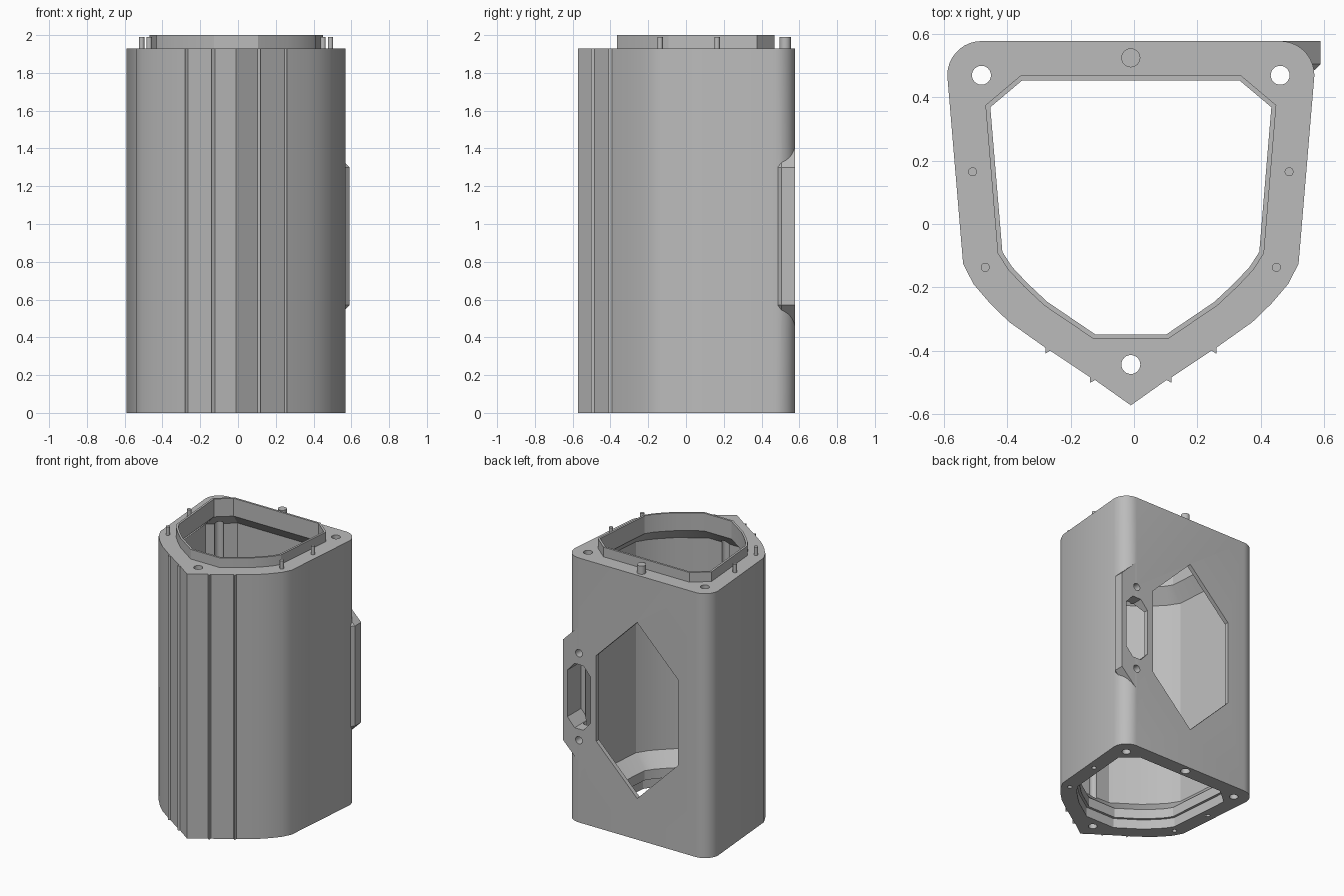
import bpy, bmesh, math
from mathutils import Vector

CX = -0.01          # symmetry plane of the housing
BODY_TOP = 1.93

if "Cube" in bpy.data.objects:
    bpy.data.objects.remove(bpy.data.objects["Cube"], do_unlink=True)

grey = bpy.data.materials.new("plain grey")
grey.use_nodes = True
COLOUR = (0.5, 0.5, 0.5, 1)
grey.diffuse_color = COLOUR
grey.node_tree.nodes["Principled BSDF"].inputs["Base Color"].default_value = COLOUR


def mirrored(half):
    """Close a half outline (back to front, negative x) across x = 0."""
    return half + [(-x, y) for x, y in reversed(half) if abs(x) > 1e-6]


def offset(points, d):
    """Mitred outward offset of a counter-clockwise convex outline."""
    pts = [Vector(p) for p in points]
    out = []
    for i, p in enumerate(pts):
        a = (p - pts[i - 1]).normalized()
        b = (pts[(i + 1) % len(pts)] - p).normalized()
        n1, n2 = Vector((a.y, -a.x)), Vector((b.y, -b.x))
        out.append(tuple(p + (n1 + n2) * d / (1 + n1.dot(n2))))
    return out


def loft(name, loops, closed=False):
    """Skin a list of 3D loops; cap the ends, or join the last to the first."""
    bm = bmesh.new()
    rings = [[bm.verts.new(p) for p in loop] for loop in loops]
    n = len(rings[0])
    pairs = list(zip(rings, rings[1:]))
    if closed:
        pairs.append((rings[-1], rings[0]))
    else:
        bm.faces.new(rings[0])
        bm.faces.new(rings[-1])
    for lo, hi in pairs:
        for i in range(n):
            j = (i + 1) % n
            bm.faces.new((lo[i], lo[j], hi[j], hi[i]))
    bmesh.ops.recalc_face_normals(bm, faces=bm.faces)
    mesh = bpy.data.meshes.new(name)
    bm.to_mesh(mesh)
    bm.free()
    mesh.materials.append(grey)
    ob = bpy.data.objects.new(name, mesh)
    bpy.context.collection.objects.link(ob)
    return ob


def level(points, z):
    return [(x + CX, y, z) for x, y in points]


def back_prism(name, points, y0, y1):
    """Extrude an XZ outline along y."""
    return loft(name, [[(x, y, z) for x, z in points] for y in (y0, y1)])


def circle(x, y, r, n=24):
    return [(x + r * math.cos(math.tau * i / n), y + r * math.sin(math.tau * i / n))
            for i in range(n)]


def rod(name, x, y, r, z0, z1):
    return loft(name, [level(circle(x, y, r), z) for z in (z0, z1)])


def boolean(target, tool, operation="DIFFERENCE"):
    tool.hide_render = True
    bpy.context.view_layer.objects.active = target
    mod = target.modifiers.new("cut", "BOOLEAN")
    mod.operation, mod.solver, mod.object = operation, "EXACT", tool
    bpy.ops.object.modifier_apply(modifier=mod.name)
    bpy.data.objects.remove(tool, do_unlink=True)


# Outer outline: rounded back corner, long side, curved cheek, ribbed nose
corner = [(-0.472 + 0.108 * math.cos(math.radians(a)), 0.47 + 0.108 * math.sin(math.radians(a)))
          for a in range(90, 181, 10)]
outer = mirrored(corner + [
    (-0.53, -0.126), (-0.497, -0.19), (-0.444, -0.252), (-0.384, -0.31),
    (-0.27, -0.391), (-0.27, -0.41), (-0.255, -0.40),
    (-0.129, -0.484), (-0.129, -0.502), (-0.113, -0.493), (0, -0.573)])
# Inner opening outline
inner = mirrored([
    (-0.343, 0.454), (-0.444, 0.369), (-0.406, -0.088), (-0.375, -0.136),
    (-0.328, -0.186), (-0.264, -0.246), (-0.112, -0.349)])

# Housing shell with a connector tab on the back corner
housing = loft("housing", [level(outer, z) for z in (0, BODY_TOP)])
tab = [[(x, y, z) for x, z in ((edge, 0.57), (edge, 1.30), (0.47, 1.18 + edge - 0.47 + 0.12),
                               (0.47, 0.57 - edge + 0.47))]
       for edge, y in ((0.57, 0.486), (0.59, 0.506), (0.59, 0.578))]
boolean(housing, loft("connector_tab", tab), "UNION")

# Cavity: lower socket, throat, wide chamber, upper throat
steps = ((-0.05, 0.018), (0.07, 0.018), (0.07, 0), (0.14, 0), (0.235, 0.093),
         (1.775, 0.093), (1.87, 0), (2.1, 0))
boolean(housing, loft("cavity", [level(offset(inner, d), z) for z, d in steps]))

# Hexagonal back window
window = [(CX + x, z) for x, z in ((0, 0.30), (0.33, 0.63), (0.33, 1.255),
                                   (0, 1.585), (-0.33, 1.255), (-0.33, 0.63))]
boolean(housing, back_prism("window_cut", window, 0.3, 0.7))

# Connector slot and its screw holes
slot = [(0.46 + sx * x, 0.917 + sz * z) for sx, sz, ends in
        ((1, 1, 0), (-1, 1, 1), (-1, -1, 0), (1, -1, 1))
        for x, z in (((0.093, 0.17), (0.035, 0.235)), ((0.035, 0.235), (0.093, 0.17)))[ends]]
boolean(housing, back_prism("slot_cut", slot, 0.42, 0.7))
for z in (0.60, 1.235):
    boolean(housing, back_prism("screw_hole", circle(0.46, z, 0.027), 0.46, 0.7))

# Bolt holes through the full height
for x, y in ((-0.472, 0.47), (0.472, 0.47), (0, -0.444)):
    boolean(housing, rod("bolt_hole", x, y, 0.03, -0.1, 2.1))

# Locating pins on top, matching sockets underneath
for name, x, y, r in (("back_pin", 0, 0.525, 0.03),
                      ("right_upper_pin", -0.5, 0.165, 0.014), ("left_upper_pin", 0.5, 0.165, 0.014),
                      ("right_lower_pin", -0.46, -0.137, 0.014), ("left_lower_pin", 0.46, -0.137, 0.014)):
    boolean(housing, rod("pin_socket", x, y, r + 0.002, -0.1, 0.07))
    rod(name, x, y, r, BODY_TOP, 1.99)

# Raised lip round the opening
lip_outer = offset(inner, 0.015)
loft("lip", [level(inner, BODY_TOP), level(lip_outer, BODY_TOP),
             level(lip_outer, 2.0), level(inner, 2.0)], closed=True)

# Smooth the curved walls, keep the edges sharp
for ob in bpy.data.objects:
    if ob.type == "MESH" and grey.name in ob.data.materials:
        bpy.ops.object.select_all(action="DESELECT")
        ob.select_set(True)
        bpy.context.view_layer.objects.active = ob
        bpy.ops.object.shade_smooth_by_angle(angle=math.radians(25))
